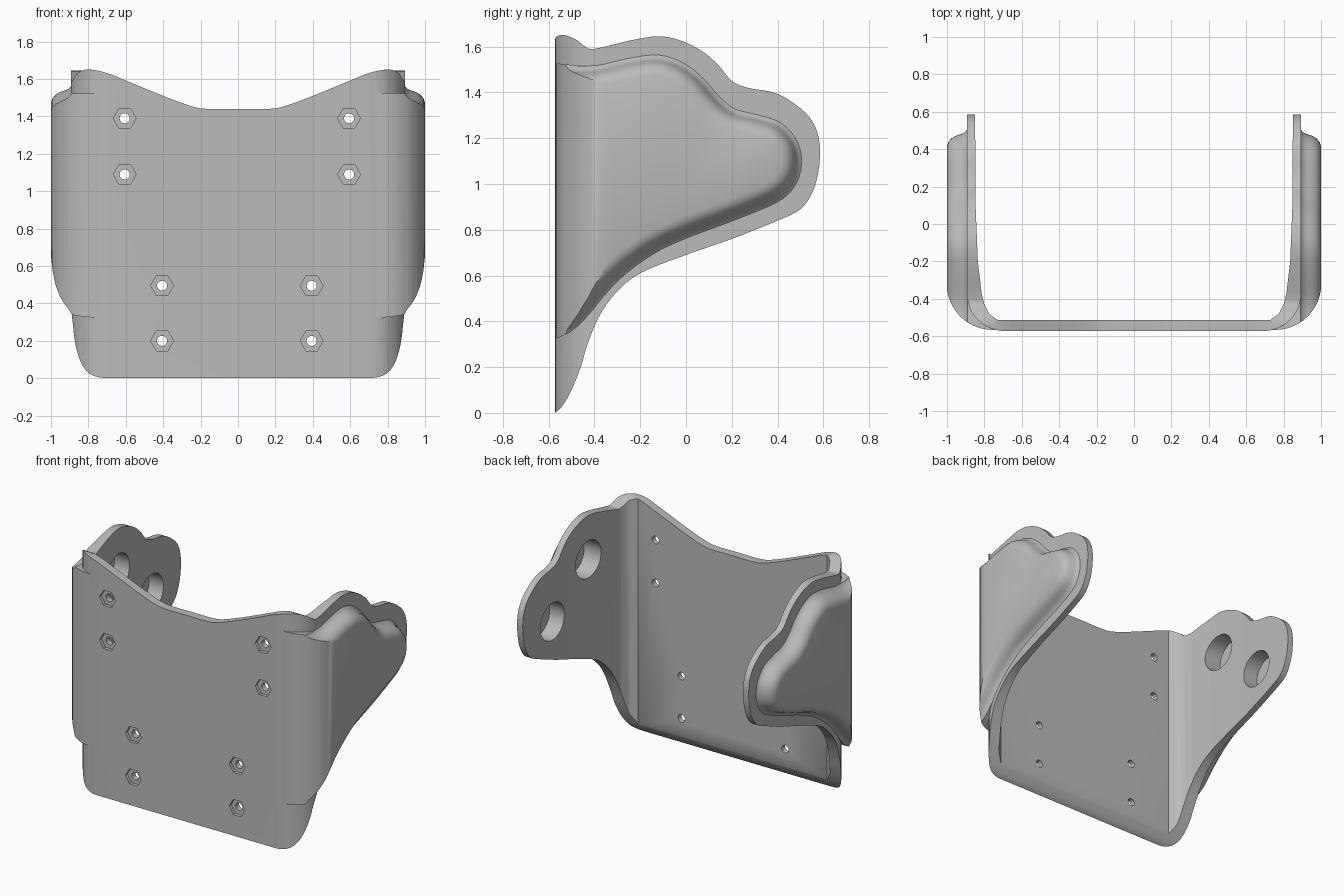
import bpy, bmesh, math
from mathutils import Vector

cube = bpy.data.objects.get("Cube")
if cube:
    bpy.data.objects.remove(cube)

GREY = (0.5, 0.5, 0.5, 1)
mat = bpy.data.materials.new("plain grey")
mat.use_nodes = True
mat.diffuse_color = GREY
mat.node_tree.nodes["Principled BSDF"].inputs["Base Color"].default_value = GREY


def smooth_path(points, steps=4):
    """Catmull-Rom through an open list of points."""
    p = [Vector(q) for q in points]
    p = [p[0]] + p + [p[-1]]
    out = []
    for a, b, c, d in zip(p, p[1:], p[2:], p[3:]):
        for i in range(steps):
            t = i / steps
            out.append(b + 0.5 * t * (c - a + t * (2 * a - 5 * b + 4 * c - d + t * (3 * b - a - 3 * c + d))))
    return out + [p[-1]]


def inset(loop, dist):
    """Move a counter-clockwise loop inwards by dist."""
    out = []
    for i, p in enumerate(loop):
        t = (loop[(i + 1) % len(loop)] - loop[i - 1]).normalized()
        out.append(p + Vector((-t.y, t.x)) * dist)
    return out


def loft(name, rings, place):
    """Solid through 2D rings at given depths; place maps (u, v, depth) to xyz."""
    bm = bmesh.new()
    rows = [[bm.verts.new(place(p[0], p[1], d)) for p in ring] for ring, d in rings]
    n = len(rows[0])
    for lo, hi in zip(rows, rows[1:]):
        for i in range(n):
            bm.faces.new((lo[i], lo[(i + 1) % n], hi[(i + 1) % n], hi[i]))
    bm.faces.new(rows[0])
    bm.faces.new(rows[-1])
    bmesh.ops.recalc_face_normals(bm, faces=bm.faces)
    mesh = bpy.data.meshes.new(name)
    bm.to_mesh(mesh)
    bm.free()
    mesh.materials.append(mat)
    ob = bpy.data.objects.new(name, mesh)
    bpy.context.scene.collection.objects.link(ob)
    return ob


def prism(name, loop, a, b, place):
    return loft(name, [(loop, a), (loop, b)], place)


def along_x(u, v, d): return (d, u, v)
def along_y(u, v, d): return (u, d, v)
def along_z(u, v, d): return (u, v, d)


def combine(ob, tool, op):
    """Apply a boolean and drop the tool."""
    mod = ob.modifiers.new(op, "BOOLEAN")
    mod.operation, mod.object, mod.solver = op, tool, "EXACT"
    bpy.context.view_layer.update()
    result = bpy.data.meshes.new_from_object(ob.evaluated_get(bpy.context.evaluated_depsgraph_get()))
    ob.modifiers.clear()
    ob.data = result
    bpy.data.objects.remove(tool)


def circle(u, v, r, n):
    return [(u + r * math.cos(2 * math.pi * i / n), v + r * math.sin(2 * math.pi * i / n)) for i in range(n)]


def channel(half, front, radius, inner):
    """U-shaped plan: rounded outside, given inside path for the +x half."""
    right = [(half, 0.7)]
    for i in range(13):
        a = math.pi / 2 * i / 12
        right.append((half - radius + radius * math.cos(a), front + radius - radius * math.sin(a)))
    left = [(-x, y) for x, y in reversed(right)]
    return right + left + [(-x, y) for x, y in inner] + list(reversed(inner))


# Folded plate
inner = [(0.85, 0.7), (0.847, 0.1), (0.835, -0.2), (0.815, -0.37), (0.80, -0.43), (0.775, -0.48), (0.73, -0.512)]
bracket = prism("bracket", channel(0.893, -0.572, 0.2, inner), -0.1, 1.8, along_z)

# Side outline of the ears
ear = [(-0.573, 0), (-0.54, 0.03), (-0.5, 0.1), (-0.46, 0.2), (-0.43, 0.3), (-0.38, 0.42), (-0.31, 0.52),
       (-0.2, 0.61), (0, 0.69), (0.2, 0.76), (0.4, 0.84), (0.5, 0.89), (0.555, 0.97), (0.582, 1.08),
       (0.58, 1.2), (0.54, 1.29), (0.46, 1.36), (0.38, 1.4), (0.27, 1.42), (0.2, 1.45), (0.14, 1.52),
       (0.07, 1.58), (-0.02, 1.625), (-0.12, 1.645), (-0.25, 1.625), (-0.4, 1.59), (-0.44, 1.6),
       (-0.48, 1.63), (-0.53, 1.65), (-0.57, 1.645)]
ear_loop = smooth_path(ear) + [Vector((-0.7, 1.645)), Vector((-0.7, 0))]
combine(bracket, prism("ear_cutter", ear_loop, -1.2, 1.2, along_x), "INTERSECT")

# Dipped top edge of the front plate
dip = smooth_path([(0, 1.44), (0.16, 1.44), (0.25, 1.455), (0.4, 1.51), (0.6, 1.592), (0.7, 1.632), (0.8, 1.652), (0.87, 1.645)])
dip += [Vector((1.2, 1.645))]
top = [Vector((-p.x, p.y)) for p in reversed(dip)] + dip[1:]
top_loop = top + [Vector((1.2, 1.9)), Vector((-1.2, 1.9))]
# the cutter covers only the front wall so the ears keep their own outline
combine(bracket, prism("dip_cutter", top_loop, -0.8, -0.45, along_y), "DIFFERENCE")

# Raised side bosses with a soft shoulder, wrapped round the front corners
boss = [(-0.7, 0.31), (-0.56, 0.36), (-0.5, 0.395), (-0.42, 0.48), (-0.3, 0.61), (-0.15, 0.72), (0, 0.79), (0.2, 0.865),
        (0.38, 0.94), (0.45, 1.0), (0.478, 1.08), (0.465, 1.17), (0.4, 1.245), (0.3, 1.278), (0.2, 1.305),
        (0.125, 1.365), (0.06, 1.44), (-0.02, 1.503), (-0.12, 1.537), (-0.25, 1.522), (-0.42, 1.485), (-0.55, 1.495), (-0.7, 1.5)]
boss_loop = smooth_path(boss) + [Vector((-0.9, 1.5)), Vector((-0.9, 0.31))]
shoulder = [(-0.03, 0.7), (-0.03, 0.89), (-0.012, 0.903), (-0.002, 0.925), (0.006, 0.95), (0.02, 0.975), (0.04, 0.992), (0.065, 1.0)]
boss_inner = [(x + 0.02, y - 0.015) for x, y in inner]
for side, name in ((1, "left_boss"), (-1, "right_boss")):
    pad = loft(name, [(inset(boss_loop, d), side * x) for d, x in shoulder], along_x)
    combine(pad, prism("corner_cutter", channel(1.001, -0.566, 0.245, boss_inner), -0.2, 1.9, along_z), "INTERSECT")
    combine(bracket, pad, "UNION")
    # Blind round sockets on the inside of each ear
    for y, z in ((-0.12, 1.34), (0.26, 1.05)):
        combine(bracket, prism("socket_cutter", circle(y, z, 0.13, 40), side * 0.7, side * 0.96, along_x), "DIFFERENCE")

# Bolt holes with hexagonal recesses
for x, z in ((0.6, 1.39), (0.6, 1.09), (0.4, 0.495), (0.4, 0.2)):
    for side in (1, -1):
        cx = side * x - 0.006
        combine(bracket, prism("hex_cutter", circle(cx, z, 0.061, 6), -0.7, -0.55, along_y), "DIFFERENCE")
        combine(bracket, prism("bolt_cutter", circle(cx, z, 0.027, 20), -0.7, -0.4, along_y), "DIFFERENCE")

# Smooth shading with sharp edges kept
bpy.ops.object.select_all(action="DESELECT")
bracket.select_set(True)
bpy.context.view_layer.objects.active = bracket
bpy.ops.object.shade_smooth_by_angle(angle=math.radians(35))
